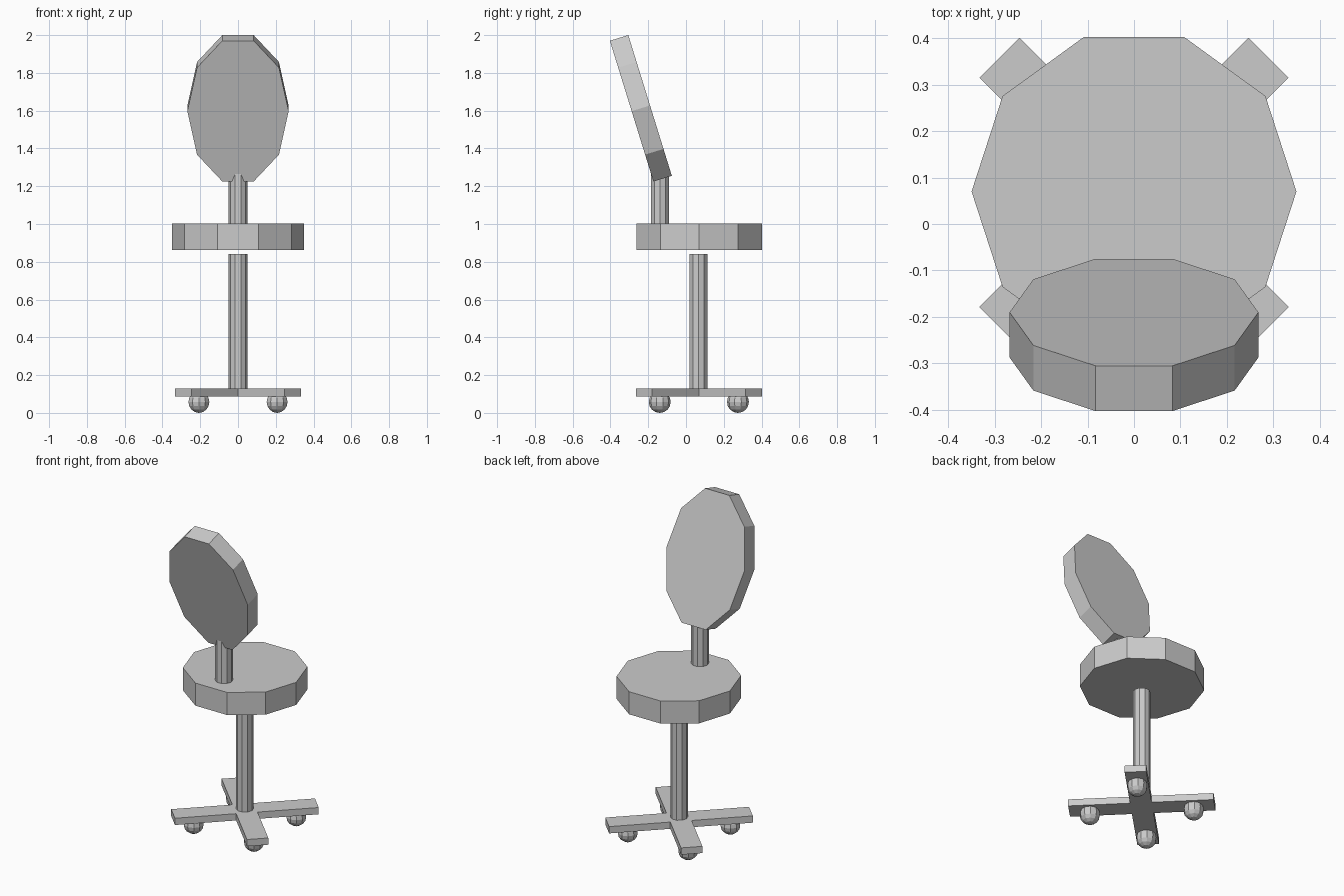
import bpy
from math import radians, pi
from mathutils import Matrix, Vector

cube = bpy.data.objects.get("Cube")
if cube:
    bpy.data.objects.remove(cube, do_unlink=True)

grey = bpy.data.materials.new("plain grey")
grey.use_nodes = True
COLOUR = (0.6, 0.6, 0.6, 1)
grey.diffuse_color = COLOUR
grey.node_tree.nodes["Principled BSDF"].inputs["Base Color"].default_value = COLOUR

SIDES = 10
CENTRE_Y = 0.07


def finish(name):
    obj = bpy.context.object
    obj.name = name
    obj.data.name = name
    obj.data.materials.append(grey)
    return obj


def decagon(name, radius, depth, location):
    """Ten-sided upright prism with corners on the x axis."""
    bpy.ops.mesh.primitive_cylinder_add(vertices=SIDES, radius=radius, depth=depth, location=location)
    obj = finish(name)
    obj.data.transform(Matrix.Rotation(pi / 2, 4, "Z"))
    return obj


def post(name, y, bottom, top):
    return decagon(name, 0.05, top - bottom, (0, y, (bottom + top) / 2))


# Seat, column and back support
decagon("seat", 0.35, 0.14, (0, CENTRE_Y, 0.933))
post("column", CENTRE_Y - 0.003, 0.1, 0.84)
post("back_support", -0.137, 0.98, 1.268)

# Oval backrest, stretched upward and leaning
back = decagon("backrest", 0.268, 0.102, (0, -0.239, 1.6125))
back.data.transform(Matrix.Scale(0.41 / 0.268, 4, Vector((0, 1, 0))))
back.rotation_euler.x = radians(90 + 17.2)

# Crossed base arms
for name, angle in (("base_arm_a", 45), ("base_arm_b", -45)):
    bpy.ops.mesh.primitive_cube_add(size=1, location=(0, CENTRE_Y - 0.002, 0.108))
    arm = finish(name)
    arm.data.transform(Matrix.Diagonal((0.82, 0.122, 0.042, 1)))
    arm.rotation_euler.z = radians(angle)

# Ball casters under the arm ends
for side, x in (("left", 1), ("right", -1)):
    for end, y in (("front", -1), ("back", 1)):
        bpy.ops.mesh.primitive_uv_sphere_add(
            segments=SIDES, ring_count=8, radius=0.058,
            location=(x * 0.207, CENTRE_Y - 0.002 + y * 0.207, 0.058))
        finish(f"caster_{end}_{side}")
